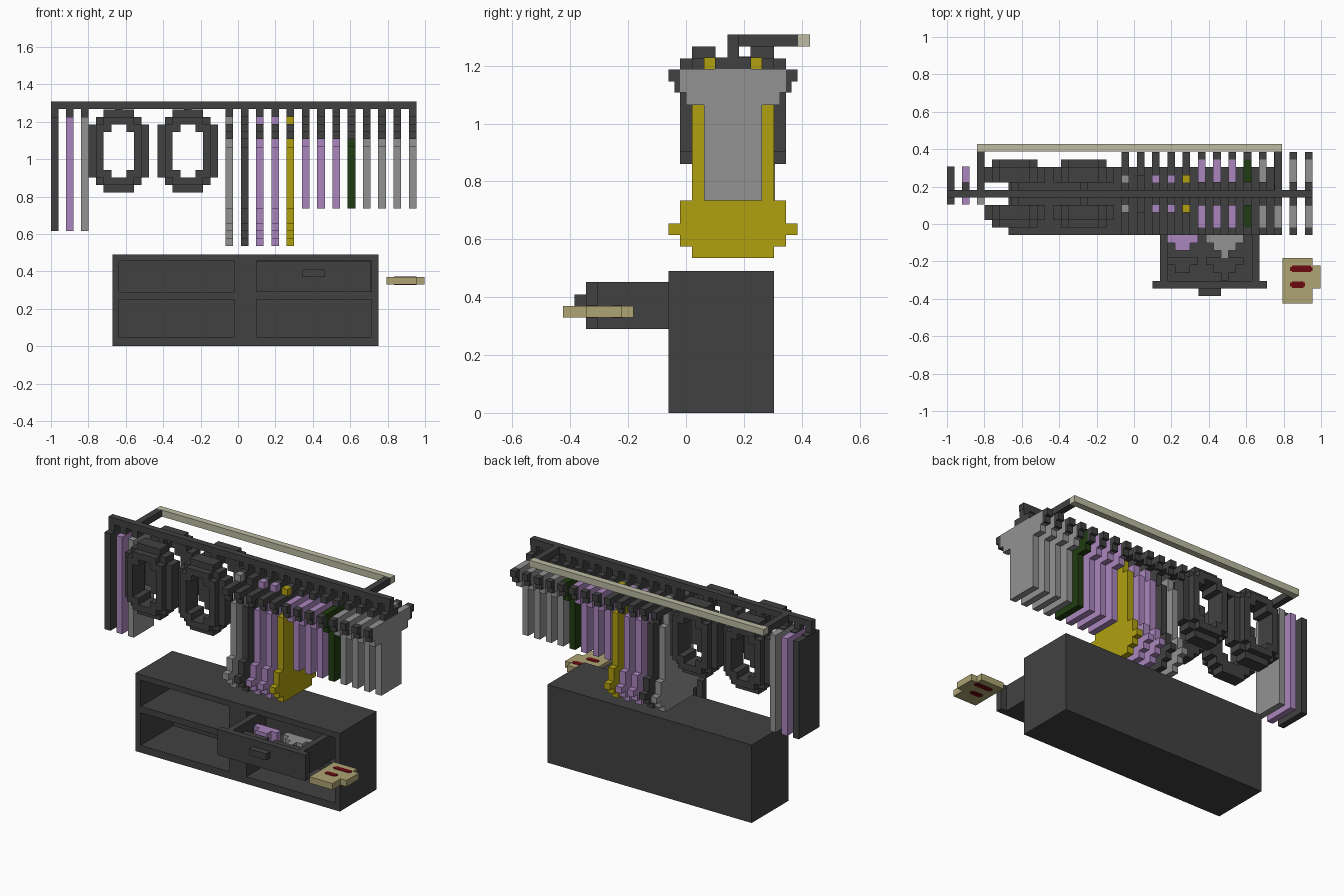
import bpy, bmesh
from mathutils import Vector

if "Cube" in bpy.data.objects:
    bpy.data.objects.remove(bpy.data.objects["Cube"], do_unlink=True)


def make_mat(name, rgb):
    m = bpy.data.materials.new(name)
    m.use_nodes = True
    m.diffuse_color = (*rgb, 1)
    m.node_tree.nodes["Principled BSDF"].inputs["Base Color"].default_value = (*rgb, 1)
    return m


CHARCOAL = make_mat("charcoal", (0.053, 0.053, 0.053))
PURPLE = make_mat("lilac", (0.40, 0.24, 0.51))
GREY = make_mat("grey", (0.287, 0.287, 0.287))
YELLOW = make_mat("mustard", (0.434, 0.35, 0.005))
GREEN = make_mat("dark_green", (0.015, 0.046, 0.005))
PALE = make_mat("pale_beige", (0.50, 0.50, 0.37))
TAN = make_mat("tan", (0.418, 0.366, 0.171))
RED = make_mat("dark_red", (0.147, 0.003, 0.005))


def part(name, mat, boxes):
    """One object from boxes given as (x0, x1, y0, y1, z0, z1)."""
    bm = bmesh.new()
    for x0, x1, y0, y1, z0, z1 in boxes:
        vs = bmesh.ops.create_cube(bm, size=1)["verts"]
        for v in vs:
            v.co = Vector((x0 + (v.co.x + .5) * (x1 - x0),
                           y0 + (v.co.y + .5) * (y1 - y0),
                           z0 + (v.co.z + .5) * (z1 - z0)))
    me = bpy.data.meshes.new(name)
    bm.to_mesh(me)
    bm.free()
    me.materials.append(mat)
    ob = bpy.data.objects.new(name, me)
    bpy.context.collection.objects.link(ob)
    return ob


U = 0.0405       # block size of the chunky style
YC = 0.1625      # depth of the rail centre


def slab(x, rows):
    """Thin garment layer: rows of (y0, y1, z0, z1), one block thick in x."""
    return [(x - U / 2, x + U / 2, *r) for r in rows]


def both(rows):
    """Mirror rows front to back about the rail."""
    return rows + [(2 * YC - b, 2 * YC - a, c, d) for a, b, c, d in rows]


# Cabinet: shell, centre post, shelf and back
part("cabinet", CHARCOAL, [
    (-0.67, 0.75, -0.06, 0.305, 0, 0.045),
    (-0.67, 0.75, -0.06, 0.305, 0.455, 0.49),
    (-0.67, -0.635, -0.06, 0.305, 0.045, 0.455),
    (0.715, 0.75, -0.06, 0.305, 0.045, 0.455),
    (-0.02, 0.10, -0.06, 0.305, 0.045, 0.455),
    (-0.635, 0.715, -0.06, 0.265, 0.25, 0.29),
    (-0.635, 0.715, 0.265, 0.305, 0.045, 0.455)])

# Open drawer
part("drawer", CHARCOAL, [
    (0.10, 0.71, -0.345, -0.305, 0.29, 0.452),
    (0.14, 0.18, -0.305, 0.06, 0.29, 0.452),
    (0.63, 0.67, -0.305, 0.06, 0.29, 0.452),
    (0.18, 0.63, -0.305, 0.06, 0.29, 0.33),
    (0.18, 0.63, 0.02, 0.06, 0.33, 0.452)])
part("drawer_handle", CHARCOAL, [(0.345, 0.465, -0.385, -0.345, 0.37, 0.41)])

# Folded underwear, each a stepped triangle
def folded(name, mat, xc, half, y):
    steps = []
    while half > 0.01:
        steps.append((xc - half, xc + half, y - U, y, 0.33, 0.40))
        half, y = half - U, y - U
    part(name, mat, steps)

folded("folded_lilac", PURPLE, 0.26, 0.081, -0.06)
folded("folded_grey", GREY, 0.485, 0.101, -0.06)
folded("folded_dark_small", CHARCOAL, 0.26, 0.081, -0.18)
folded("folded_dark_large", CHARCOAL, 0.485, 0.101, -0.18)

# Rail, wall arms and wall bar
part("rail", CHARCOAL, [(-1.0, 0.955, 0.143, 0.183, 1.267, 1.308)])
part("rail_arms", CHARCOAL, [(x, x + 0.04, 0.183, 0.388, 1.267, 1.308) for x in (-0.84, 0.75)])
part("wall_bar", PALE, [(-0.84, 0.79, 0.388, 0.428, 1.267, 1.308)])

# Hangers
HANGER = [(0.143, 0.183, 1.228, 1.267), (0.10, 0.225, 1.188, 1.228)] + both([
    (-0.06, -0.02, 1.145, 1.187), (-0.04, -0.02, 1.107, 1.145)])

# Long dresses
DRESS = both([(0.062, 0.102, 1.187, 1.228)]) + [
    (0.062, 0.263, 1.065, 1.147), (0.021, 0.304, 0.735, 1.065),
    (-0.02, 0.345, 0.575, 0.735), (-0.06, 0.385, 0.615, 0.655),
    (0.021, 0.304, 0.535, 0.575)]
for i, mat in enumerate((GREY, CHARCOAL, PURPLE, PURPLE, YELLOW)):
    x = -0.046 + i * 0.0816
    part(f"dress_{i + 1}", mat, slab(x, DRESS))
    part(f"dress_hanger_{i + 1}", CHARCOAL,
         slab(x, HANGER + [(-0.02, 0.345, 1.147, 1.187)]))

# Shirts: torso and sleeves
SHIRT = [(0.062, 0.263, 0.735, 1.107), (-0.02, 0.345, 1.107, 1.188)] + both([
    (0.0, 0.062, 1.065, 1.107)])
for i, mat in enumerate((PURPLE,) * 3 + (GREEN,) + (GREY,) * 4):
    x = 0.362 + i * 0.0816
    part(f"shirt_{i + 1}", mat, slab(x, SHIRT))
    part(f"shirt_hanger_{i + 1}", CHARCOAL, slab(x, HANGER))

# Trousers
for i, mat in enumerate((CHARCOAL, PURPLE, GREY)):
    x = -0.98 + i * 0.0805
    part(f"trousers_{i + 1}", mat, slab(x, [(0.105, 0.308, 0.615, 1.225)]))
    part(f"trousers_hanger_{i + 1}", CHARCOAL,
         slab(x, [(0.143, 0.183, 1.226, 1.267), (0.143, 0.225, 1.226, 1.232)]))

# Hanging hoops: (top row, bottom row, outer half width, inner half width)
WIDE = [(0, 1, 2, 0), (1, 2, 3, 0), (2, 3, 4, 1), (3, 8, 4, 2),
        (8, 9, 4, 1), (9, 10, 3, 0), (10, 11, 2, 0)]
NARROW = [(1, 2, 2, 0), (2, 3, 3, 1), (3, 8, 3, 2), (8, 9, 3, 1), (9, 10, 2, 0)]


def hoop_layer(xc, rows, y0, y1):
    out = []
    for a, b, o, n in rows:
        z0, z1 = 1.266 - b * U, 1.266 - a * U
        if n == 0:
            out.append((xc - o * U, xc + o * U, y0, y1, z0, z1))
        else:
            out += [(xc - o * U, xc - n * U, y0, y1, z0, z1),
                    (xc + n * U, xc + o * U, y0, y1, z0, z1)]
    return out


for side, xc in (("right", -0.637), ("left", -0.268)):
    part(f"hoop_front_{side}", CHARCOAL,
         hoop_layer(xc, WIDE, 0.021, 0.102) + hoop_layer(xc, NARROW, -0.02, 0.021))
    part(f"hoop_back_{side}", CHARCOAL,
         hoop_layer(xc, WIDE, 0.223, 0.304) + hoop_layer(xc, NARROW, 0.304, 0.345))
    part(f"hoop_hanger_{side}", CHARCOAL, [
        (xc - U / 2, xc + U / 2, 0.102, 0.223, 1.188, 1.228),
        (xc - U / 2, xc + U / 2, 0.143, 0.183, 1.228, 1.267)])

# Small floating board with two inlays
part("board", TAN, [(0.795, 0.955, -0.425, -0.182, 0.33, 0.37),
                    (0.955, 0.996, -0.345, -0.222, 0.33, 0.37)])
part("board_inlays", RED, [
    (x0, x1, y0, y1, z, z + 0.004)
    for x0, x1, y0, y1 in ((0.845, 0.945, -0.257, -0.222), (0.835, 0.955, -0.25, -0.229),
                           (0.845, 0.905, -0.342, -0.307), (0.835, 0.915, -0.335, -0.314))
    for z in (0.328, 0.368)])
